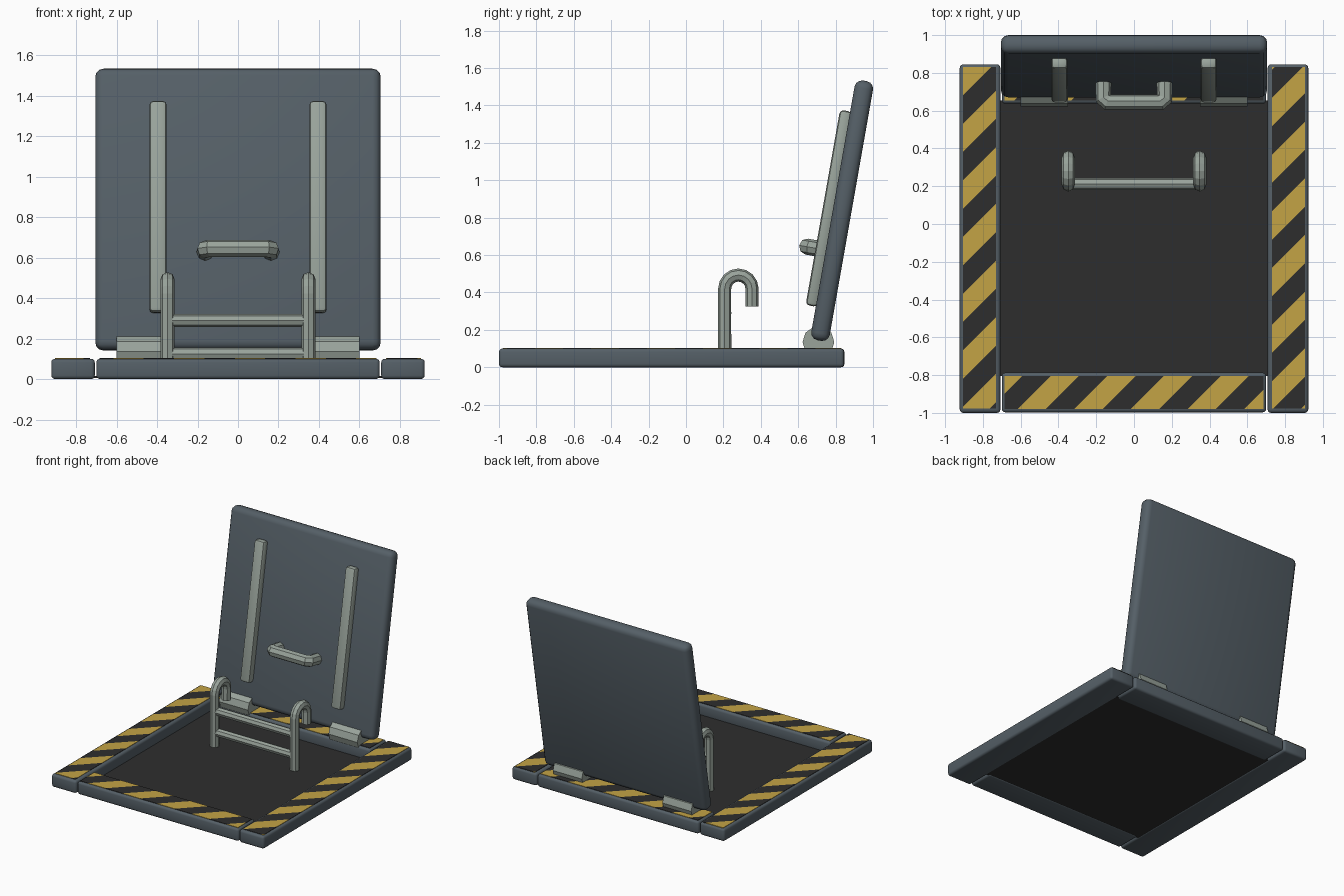
import bpy, bmesh
from math import radians, sin, cos, pi
from mathutils import Vector, Matrix

if "Cube" in bpy.data.objects:
    bpy.data.objects.remove(bpy.data.objects["Cube"])


def material(name, rgb):
    m = bpy.data.materials.new(name)
    m.diffuse_color = (*rgb, 1)
    m.use_nodes = True
    m.node_tree.nodes["Principled BSDF"].inputs["Base Color"].default_value = m.diffuse_color
    return m


STEEL = material("blue_grey_steel", (0.09, 0.115, 0.135))
METAL = material("light_metal", (0.32, 0.37, 0.33))
DARK = material("dark", (0.027, 0.027, 0.027))
YELLOW = material("warning_yellow", (0.55, 0.37, 0.06))


def finish(bm, name, *mats):
    me = bpy.data.meshes.new(name)
    bm.to_mesh(me)
    bm.free()
    ob = bpy.data.objects.new(name, me)
    bpy.context.collection.objects.link(ob)
    for m in mats:
        me.materials.append(m)
    return ob


def box_mesh(size):
    bm = bmesh.new()
    bmesh.ops.create_cube(bm, size=1)
    bmesh.ops.scale(bm, vec=size, verts=bm.verts)
    return bm


def box(name, center, size, mat, bevel=0.0, segments=3, tilt=0.0):
    bm = box_mesh(size)
    if bevel:
        bmesh.ops.bevel(bm, geom=bm.edges[:], offset=bevel, segments=segments,
                        profile=0.5, affect='EDGES')
    bm.transform(Matrix.Translation(center) @ Matrix.Rotation(tilt, 4, 'X'))
    ob = finish(bm, name, mat)
    bpy.context.view_layer.objects.active = ob
    ob.select_set(True)
    bpy.ops.object.shade_smooth_by_angle(angle=radians(35))
    ob.select_set(False)
    return ob


def striped(name, x0, x1, y0, y1, phase, period=0.30):
    """Thin panel cut along 45 degree lines and coloured alternately."""
    bm = box_mesh((x1 - x0, y1 - y0, 0.012))
    bmesh.ops.translate(bm, vec=((x0 + x1) / 2, (y0 + y1) / 2, 0.097), verts=bm.verts)
    half = period / 2
    for k in range(-16, 17):
        s = phase + k * half
        bmesh.ops.bisect_plane(bm, geom=bm.verts[:] + bm.edges[:] + bm.faces[:],
                               plane_co=(s, 0, 0), plane_no=(1, -1, 0))
    for f in bm.faces:
        c = f.calc_center_median()
        f.material_index = int((c.x - c.y - phase) // half) % 2
    return finish(bm, name, DARK, YELLOW)


def tube(name, points, radius, mat):
    """Eight-sided tube along a path."""
    cu = bpy.data.curves.new(name, 'CURVE')
    cu.dimensions = '3D'
    cu.bevel_depth = radius
    cu.bevel_resolution = 2
    cu.use_fill_caps = True
    sp = cu.splines.new('POLY')
    sp.points.add(len(points) - 1)
    for p, co in zip(sp.points, points):
        p.co = (*co, 1)
    sp.use_smooth = False
    cu.materials.append(mat)
    ob = bpy.data.objects.new(name, cu)
    bpy.context.collection.objects.link(ob)
    bpy.context.view_layer.objects.active = ob
    ob.select_set(True)
    bpy.ops.object.convert(target='MESH')
    bpy.context.object.select_set(False)


# Frame bars with hazard stripes
for side, s in (("left", -1), ("right", 1)):
    box(f"{side}_frame_bar", (s * 0.815, -0.0775, 0.05), (0.215, 1.845, 0.1), STEEL, 0.018)
    xs = sorted((s * 0.905, s * 0.73))
    striped(f"{side}_stripes", xs[0], xs[1], -0.976, 0.832, 0.513)
for side, y in (("front", -0.892), ("back", 0.742)):
    box(f"{side}_frame_bar", (0, y, 0.05), (1.40, 0.21, 0.1), STEEL, 0.018)
    striped(f"{side}_stripes", -0.685, 0.685, y - 0.087, y + 0.087, 0.513)

# Dark shaft floor
box("shaft_floor", (0, -0.075, 0.01), (1.44, 1.46, 0.012), DARK)

# Open lid, tilted back
TILT = radians(10)
CENTER = Vector((0, 0.835, 0.837))


def on_lid(x, out, up):
    return CENTER + Vector((x, -out * cos(TILT) + up * sin(TILT),
                            out * sin(TILT) + up * cos(TILT)))


box("lid", CENTER, (1.41, 0.1, 1.41), STEEL, 0.04, 3, -TILT)
for side, s in (("left", -1), ("right", 1)):
    box(f"{side}_lid_rib", on_lid(s * 0.395, 0.073, 0), (0.086, 0.064, 1.06),
        METAL, 0.02, 2, -TILT)

    # Hinge barrels
    bm = bmesh.new()
    bmesh.ops.create_cone(bm, cap_ends=True, segments=10, radius1=0.085,
                          radius2=0.085, depth=0.25)
    bm.transform(Matrix.Translation((s * 0.475, 0.708, 0.135)) @ Matrix.Rotation(pi / 2, 4, 'Y'))
    finish(bm, f"{side}_hinge", METAL)

    # Hooked ladder rails
    r, yc, zc = 0.073, 0.28, 0.42
    path = [(s * 0.348, yc - r, 0.01)]
    path += [(s * 0.348, yc - r * cos(pi * i / 8), zc + r * sin(pi * i / 8)) for i in range(9)]
    path.append((s * 0.348, yc + r, 0.325))
    tube(f"{side}_ladder_rail", path, 0.035, METAL)

# Lid handle
tube("lid_handle", [on_lid(x, out, -0.222) for x, out in (
    (-0.162, 0.04), (-0.162, 0.135), (-0.14, 0.154),
    (0.14, 0.154), (0.162, 0.135), (0.162, 0.04))], 0.043, METAL)

# Ladder rungs
for name, z in (("upper", 0.29), ("lower", 0.125)):
    tube(f"{name}_rung", [(-0.345, 0.212, z), (0.345, 0.212, z)], 0.032, METAL)
